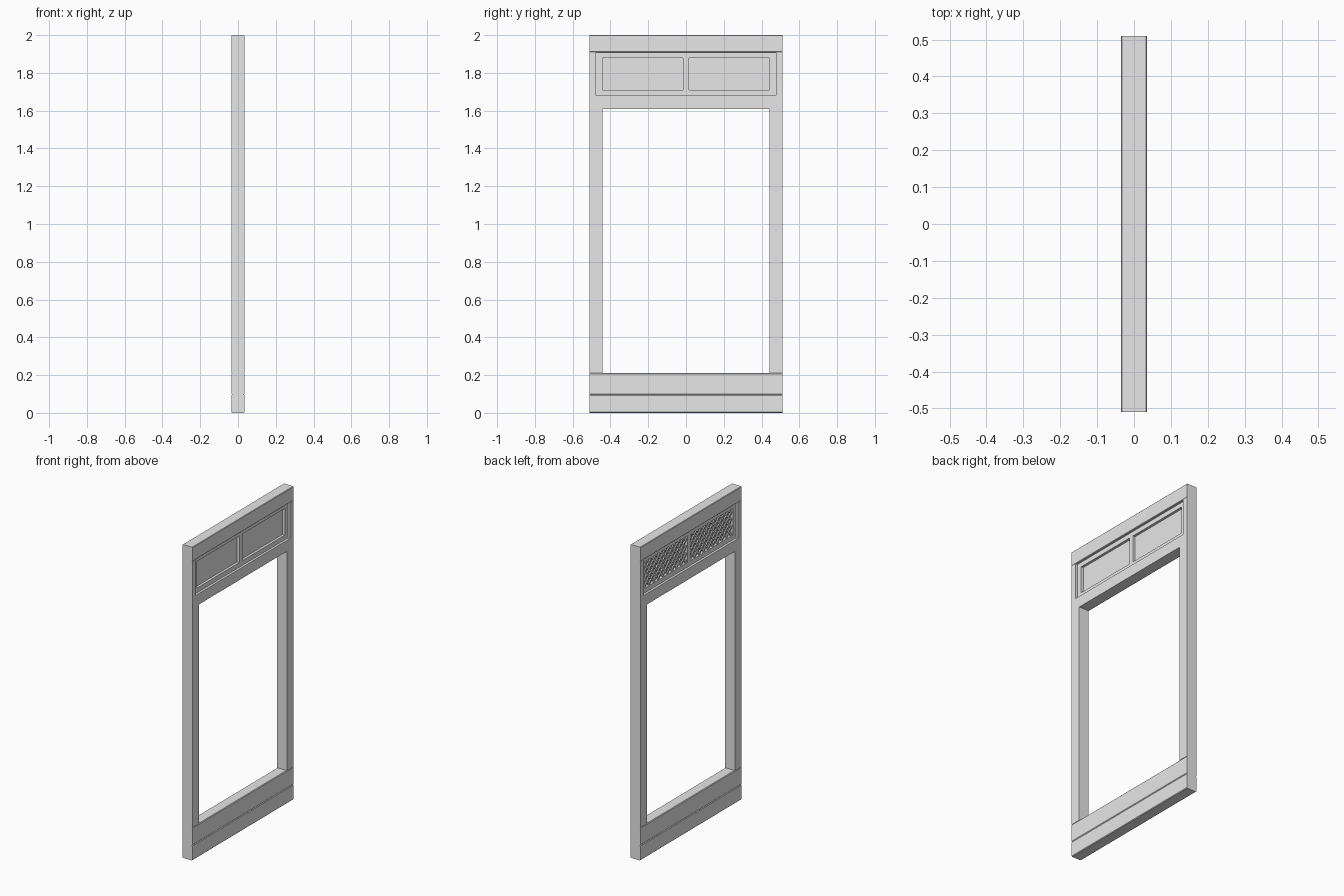
import bpy, bmesh, math
from mathutils import Matrix

if "Cube" in bpy.data.objects:
    bpy.data.objects.remove(bpy.data.objects["Cube"], do_unlink=True)

HALF_X, HALF_Y = 0.035, 0.51

grey = bpy.data.materials.new("plain_grey")
grey.use_nodes = True
grey.diffuse_color = (0.8, 0.8, 0.8, 1)
grey.node_tree.nodes["Principled BSDF"].inputs["Base Color"].default_value = (0.8, 0.8, 0.8, 1)


def finish(name, bm):
    mesh = bpy.data.meshes.new(name)
    bm.to_mesh(mesh)
    bm.free()
    mesh.materials.append(grey)
    obj = bpy.data.objects.new(name, mesh)
    bpy.context.collection.objects.link(obj)
    return obj


def prism(bm, points, x0, x1):
    """Extrude a y-z outline from x0 to x1."""
    face = bm.faces.new([bm.verts.new((x0, y, z)) for y, z in points])
    out = bmesh.ops.extrude_face_region(bm, geom=[face])["geom"]
    for v in out:
        if isinstance(v, bmesh.types.BMVert):
            v.co.x = x1
    bmesh.ops.recalc_face_normals(bm, faces=bm.faces)


def rect(y0, y1, z0, z1):
    return [(y0, z0), (y1, z0), (y1, z1), (y0, z1)]


def plank(name, z0, z1, chamfer=0.003):
    """Full-width board with its long edges chamfered."""
    bm = bmesh.new()
    h, c = HALF_X, chamfer
    profile = [(-h + c, z0), (h - c, z0), (h, z0 + c), (h, z1 - c),
               (h - c, z1), (-h + c, z1), (-h, z1 - c), (-h, z0 + c)]
    face = bm.faces.new([bm.verts.new((x, -HALF_Y, z)) for x, z in profile])
    out = bmesh.ops.extrude_face_region(bm, geom=[face])["geom"]
    for v in out:
        if isinstance(v, bmesh.types.BMVert):
            v.co.y = HALF_Y
    bmesh.ops.recalc_face_normals(bm, faces=bm.faces)
    finish(name, bm)


# Horizontal boards
plank("bottom_board", 0.0, 0.097, 0.004)
plank("sill_board", 0.097, 0.211, 0.004)
plank("top_beam", 1.909, 2.0)

# Posts and cross rail as one H-shaped outline
half_outline = [(HALF_Y, 0.21), (HALF_Y, 1.91), (0.477, 1.91), (0.477, 1.68)]
left_half = [(-y, z) for y, z in reversed(half_outline)]
bm = bmesh.new()
prism(bm, half_outline + left_half + [(-0.443, 0.21), (-0.443, 1.61),
                                      (0.443, 1.61), (0.443, 0.21)], -HALF_X, HALF_X)
finish("posts_and_rail", bm)

# Recessed frame around the two upper panels
Z0, Z1, Y0, Y1 = 1.71, 1.88, 0.015, 0.443
FRAME = 0.02
bm = bmesh.new()
for bar in (rect(-0.477, 0.477, 1.68, Z0), rect(-0.477, 0.477, Z1, 1.91),
            rect(-0.477, -Y1, Z0, Z1), rect(-Y0, Y0, Z0, Z1), rect(Y1, 0.477, Z0, Z1)):
    prism(bm, bar, -FRAME, FRAME)
finish("panel_frame", bm)


def lattice(bm, y0, y1, pitch=0.046, width=0.011, depth=0.008):
    """Crossed diagonal bars clipped to the panel opening."""
    height = Z1 - Z0
    for slope, x in ((1, -0.008), (-1, -0.012)):
        for i in range(-4, 14):
            start = y0 + i * pitch if slope > 0 else y1 - i * pitch
            # parameter range where the diagonal stays inside the opening
            bounds = sorted(((y0 - start) / slope, (y1 - start) / slope))
            t0, t1 = max(0, bounds[0]), min(height, bounds[1])
            if t1 - t0 < 0.01:
                continue
            mid = (t0 + t1) / 2
            length = (t1 - t0) * math.sqrt(2)
            place = (Matrix.Translation((x, start + slope * mid, Z0 + mid))
                     @ Matrix.Rotation(-slope * math.pi / 4, 4, 'X')
                     @ Matrix.Diagonal((depth, width, length, 1)))
            bmesh.ops.create_cube(bm, size=1, matrix=place)


# Thin panel sheets facing +x, with a lattice on the other side
for side, (a, b) in (("right", (-Y1, -Y0)), ("left", (Y0, Y1))):
    bm = bmesh.new()
    bm.faces.new([bm.verts.new((0.004, y, z)) for y, z in rect(a, b, Z0, Z1)])
    finish(side + "_panel", bm)
    bm = bmesh.new()
    lattice(bm, a, b)
    finish(side + "_lattice", bm)
